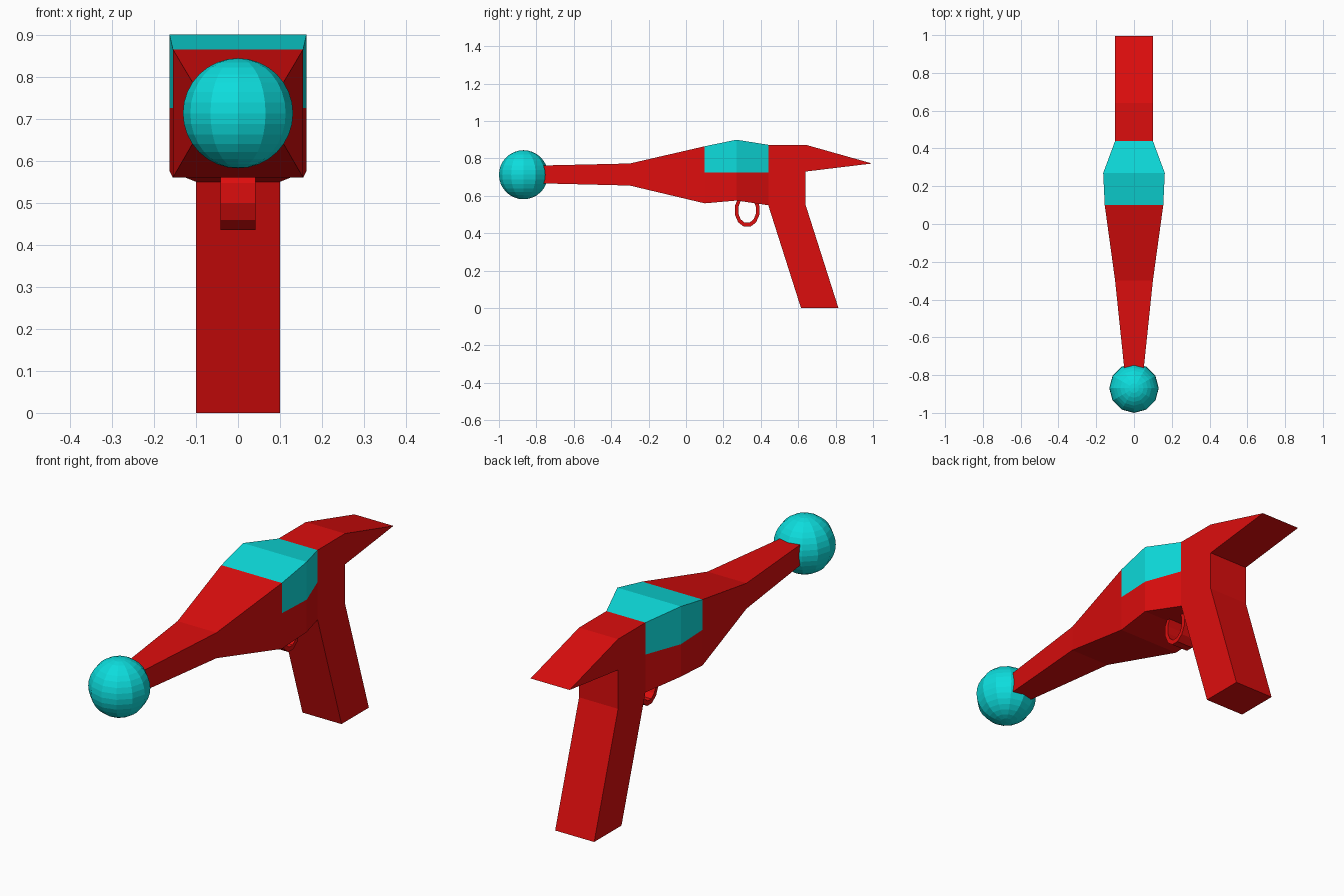
import bpy, bmesh, math

if "Cube" in bpy.data.objects:
    bpy.data.objects.remove(bpy.data.objects["Cube"])


def material(name, rgb):
    m = bpy.data.materials.new(name)
    m.diffuse_color = (*rgb, 1)
    m.use_nodes = True
    m.node_tree.nodes["Principled BSDF"].inputs["Base Color"].default_value = m.diffuse_color
    return m


RED = material("red", (0.72, 0.004, 0.004))
CYAN = material("cyan", (0.004, 0.72, 0.72))


def finish(name, bm, *mats):
    bmesh.ops.recalc_face_normals(bm, faces=bm.faces)
    me = bpy.data.meshes.new(name)
    bm.to_mesh(me)
    bm.free()
    for m in mats:
        me.materials.append(m)
    ob = bpy.data.objects.new(name, me)
    bpy.context.collection.objects.link(ob)
    return ob


# Tapered body: (y, half width, bottom, top), each section split at mid height
MID = 0.725
sections = [(-0.78, 0.05, 0.667, 0.762), (-0.30, 0.10, 0.655, 0.773),
            (0.10, 0.155, 0.56, 0.865), (0.27, 0.163, 0.575, 0.90),
            (0.44, 0.10, 0.55, 0.873)]
bm = bmesh.new()
rings = []
for y, w, b, t in sections:
    loop = [(-w, b), (w, b), (w, MID), (w, t), (-w, t), (-w, MID)]
    rings.append([bm.verts.new((x, y, z)) for x, z in loop])
for r0, r1 in zip(rings, rings[1:]):
    for i in range(6):
        j = (i + 1) % 6
        f = bm.faces.new((r0[i], r0[j], r1[j], r1[i]))
        # upper half of the bulge is cyan
        c = f.calc_center_median()
        f.material_index = int(c.y > 0.1 and c.z > MID)
bm.faces.new(rings[0])
finish("body", bm, RED, CYAN)


# Flat profile in y-z, extruded across x
def slab(name, pts, half, mat):
    bm = bmesh.new()
    f = bm.faces.new([bm.verts.new((-half, y, z)) for y, z in pts])
    out = bmesh.ops.extrude_face_region(bm, geom=[f])["geom"]
    bmesh.ops.translate(bm, vec=(2 * half, 0, 0),
                        verts=[v for v in out if isinstance(v, bmesh.types.BMVert)])
    return finish(name, bm, mat)


# Grip with the pointed tail
slab("grip_and_tail", [(0.44, 0.873), (0.44, 0.55), (0.615, 0), (0.815, 0),
                       (0.64, 0.55), (0.64, 0.73), (0.995, 0.773), (0.64, 0.873)],
     0.10, RED)

# Trigger guard: oval band
N = 12
bm = bmesh.new()
band = []
for i in range(N):
    a = 2 * math.pi * (i + 0.5) / N
    c, s = math.cos(a), math.sin(a)
    band.append([bm.verts.new((x, 0.327 + ry * c, 0.523 + rz * s))
                 for x, ry, rz in ((-0.042, 0.068, 0.091), (0.042, 0.068, 0.091),
                                   (0.042, 0.049, 0.069), (-0.042, 0.049, 0.069))])
for i in range(N):
    p, q = band[i], band[(i + 1) % N]
    for k in range(4):
        m = (k + 1) % 4
        bm.faces.new((p[k], p[m], q[m], q[k]))
finish("trigger_guard", bm, RED)

# Muzzle ball
bm = bmesh.new()
bmesh.ops.create_uvsphere(bm, u_segments=12, v_segments=16, radius=0.131)
bmesh.ops.translate(bm, verts=bm.verts, vec=(0, -0.869, 0.713))
finish("muzzle_ball", bm, CYAN)
